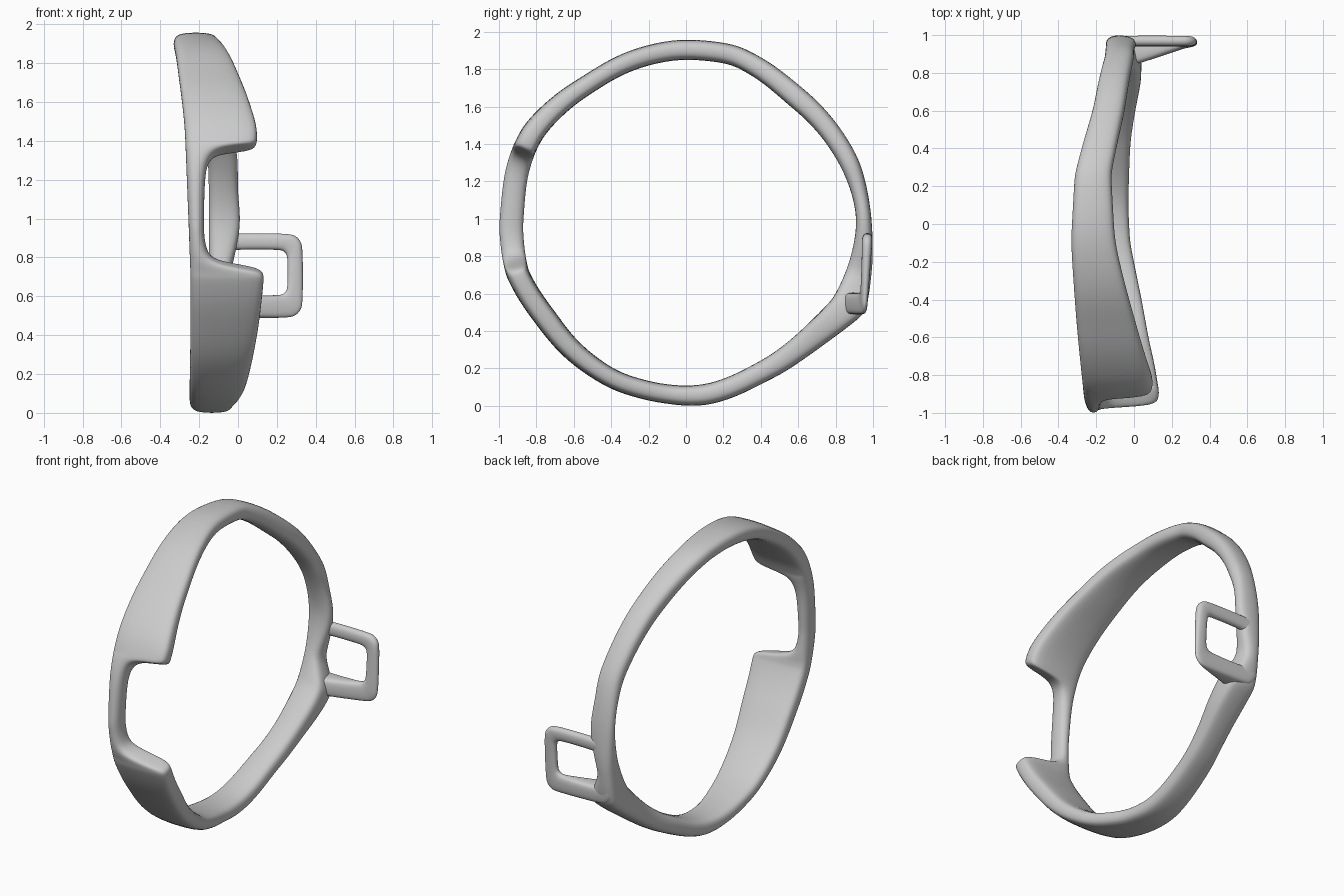
import bpy, bmesh
from math import cos, sin, pi, radians
from mathutils import Vector

if "Cube" in bpy.data.objects:
    bpy.data.objects.remove(bpy.data.objects["Cube"])

metal = bpy.data.materials.new("plain_grey")
metal.diffuse_color = (0.6, 0.6, 0.6, 1)
metal.use_nodes = True
metal.node_tree.nodes["Principled BSDF"].inputs["Base Color"].default_value = metal.diffuse_color


def loft(name, sections, chamfer):
    """Skin a closed run of four-corner sections with chamfered corners, then smooth it."""
    bm = bmesh.new()
    rings = []
    for corners in sections:
        ring = []
        for i, p in enumerate(corners):
            for q in (corners[i - 1], corners[(i + 1) % 4]):
                d = q - p
                ring.append(bm.verts.new(p + d.normalized() * min(chamfer, d.length * 0.3)))
        rings.append(ring)
    for i, b in enumerate(rings):
        a = rings[i - 1]
        for j in range(8):
            k = (j + 1) % 8
            bm.faces.new((a[j], a[k], b[k], b[j]))
    bmesh.ops.recalc_face_normals(bm, faces=bm.faces)
    for f in bm.faces:
        f.smooth = True
    mesh = bpy.data.meshes.new(name)
    bm.to_mesh(mesh)
    bm.free()
    mesh.materials.append(metal)
    ob = bpy.data.objects.new(name, mesh)
    bpy.context.collection.objects.link(ob)
    mod = ob.modifiers.new("smooth", 'SUBSURF')
    mod.levels = mod.render_levels = 2


def sample(keys, a):
    """Blend linearly between rows that start with an angle."""
    for p, q in zip(keys, keys[1:]):
        if p[0] <= a <= q[0]:
            t = (a - p[0]) / (q[0] - p[0])
            return [u + (v - u) * t for u, v in zip(p[1:], q[1:])]


# Band: angle, outer radius, thickness, left edge, right edge
keys = [
    (-26, 1.07, .19, -.155, .04),
    (-16, 1.03, .14, -.15, -.04),
    (0, .998, .08, -.15, .02),
    (9, .99, .085, -.15, 0),
    (20, .987, .105, -.155, 0),
    (49, .96, .12, -.22, -.05),
    (74, .995, .11, -.315, -.12),
    (96, .99, .11, -.335, -.10),
    (125, .967, .105, -.305, .01),
    (149, 1.02, .125, -.275, .10),
    (180, 1.0, .13, -.255, .12),
    (197, 1.0, .125, -.245, .135),
    (214, .965, .125, -.245, .11),
    (243, .97, .105, -.25, .045),
    (264, .965, .105, -.25, -.02),
    (276, .98, .115, -.24, -.03),
    (298, .945, .115, -.21, -.02),
    (314, .965, .13, -.17, .01),
    (325, 1.01, .16, -.16, .04)]
keys.append((334,) + keys[0][1:])

# Notch: right edge of the band between the two tabs
notch = [(154, .10), (155.5, .085), (156.5, -.10), (160, -.155), (166, -.172),
         (182, -.175), (188, -.165), (192, -.12), (194, .10), (195.5, .13)]

stops = [k[0] for k in keys[:-1]] + [n[0] for n in notch]
stops += [a for a in range(-20, 334, 9) if min(abs(a - s) for s in stops) > 3]
sections = []
for a in sorted(stops):
    r, t, x0, x1 = sample(keys, a)
    if notch[0][0] <= a <= notch[-1][0]:
        x1 = sample(notch, a)[0]
    c, s = cos(radians(a)), sin(radians(a))
    sections.append([Vector((x, rad * c, 0.97 + rad * s))
                     for x, rad in ((x0, r), (x1, r), (x1, r - t), (x0, r - t))])
loft("ring_band", sections, 0.03)


# Side loop: rounded rectangular frame whose lower inner corner thickens into the band
def rounded(x0, x1, z0, z1, r):
    pts = []
    for i, (x, z) in enumerate(((x1 - r, z1 - r), (x0 + r, z1 - r), (x0 + r, z0 + r), (x1 - r, z0 + r))):
        pts += [(x + r * cos(a), z + r * sin(a)) for a in ((i + k / 3) * pi / 2 for k in range(4))]
    return pts


def clamp(v):
    return max(0, min(1, v))


def front_y(x, z):
    return 0.94 - 0.12 * clamp((0.3 - x) / 0.35) * clamp((0.8 - z) / 0.2)


def back_y(z):
    return 0.967 + (z - 0.49) * 0.077


frame = []
for (xo, zo), (xi, zi) in zip(rounded(-.14, .335, .487, .925, .08),
                              rounded(-.06, .255, .605, .84, .045)):
    frame.append([Vector((xo, front_y(xo, zo), zo)), Vector((xo, back_y(zo), zo)),
                  Vector((xi, back_y(zi), zi)), Vector((xi, front_y(xi, zi), zi))])
loft("side_loop", frame, 0.02)
